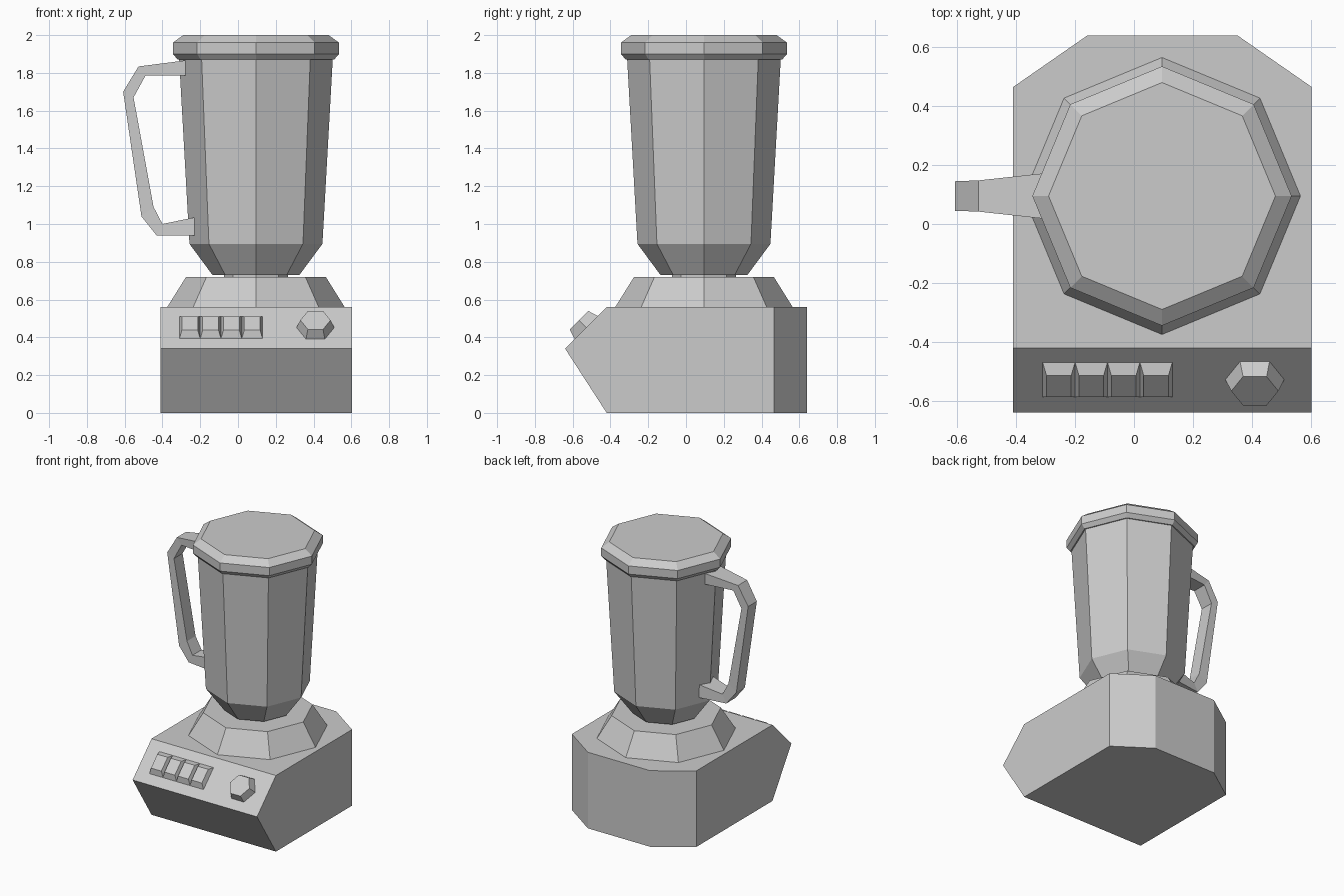
import bpy, bmesh
from math import pi, cos, sin
from mathutils import Vector, Matrix

if "Cube" in bpy.data.objects:
    bpy.data.objects.remove(bpy.data.objects["Cube"])

C = 0.095  # x and y of the jar axis


def finish(bm, name):
    bmesh.ops.recalc_face_normals(bm, faces=bm.faces[:])
    mesh = bpy.data.meshes.new(name)
    bm.to_mesh(mesh)
    bm.free()
    ob = bpy.data.objects.new(name, mesh)
    bpy.context.collection.objects.link(ob)
    return ob


def bridge(bm, a, b):
    n = len(a)
    for i in range(n):
        bm.faces.new((a[i], a[(i + 1) % n], b[(i + 1) % n], b[i]))


def loft(name, rings):
    """Solid skinned over closed rings of points, capped at both ends."""
    bm = bmesh.new()
    loops = [[bm.verts.new(p) for p in ring] for ring in rings]
    for a, b in zip(loops, loops[1:]):
        bridge(bm, a, b)
    bm.faces.new(loops[0])
    bm.faces.new(loops[-1])
    return finish(bm, name)


def ngon(r, z, n=8):
    return [Vector((r * cos(2 * pi * i / n), r * sin(2 * pi * i / n), z)) for i in range(n)]


def turned(name, profile):
    """Eight-sided turned part around the jar axis."""
    axis = Vector((C, C, 0))
    return loft(name, [[p + axis for p in ngon(r, z)] for r, z in profile])


# Motor base: side profile extruded across x, back corners cut off
side = [(-0.42, 0), (-0.64, 0.34), (-0.42, 0.56), (0.64, 0.56), (0.64, 0)]
base = loft("motor_base", [[(x, y, z) for y, z in side] for x in (-0.41, 0.603)])
bm = bmesh.new()
bm.from_mesh(base.data)
for x, s in ((-0.41, -1), (0.603, 1)):
    cut = bmesh.ops.bisect_plane(bm, geom=bm.verts[:] + bm.edges[:] + bm.faces[:],
                                 plane_co=(x, 0.465, 0), plane_no=(s * 0.175, 0.252, 0),
                                 clear_outer=True)
    edges = [e for e in cut["geom_cut"] if isinstance(e, bmesh.types.BMEdge)]
    bmesh.ops.contextual_create(bm, geom=edges)
bmesh.ops.recalc_face_normals(bm, faces=bm.faces[:])
bm.to_mesh(base.data)
bm.free()

# Collar, coupling, jar and lid
turned("jar_collar", [(0.47, 0.555), (0.47, 0.56), (0.37, 0.72)])
turned("coupling", [(0.17, 0.70), (0.17, 0.75)])
turned("jar", [(0.23, 0.73), (0.352, 0.895), (0.407, 1.88)])
turned("lid", [(0.415, 1.872), (0.44, 1.90), (0.44, 1.96), (0.385, 2.0)])

# Handle: outer and inner paths with half widths, flaring at the jar
outer = [(-0.278, 1.866), (-0.527, 1.834), (-0.608, 1.70),
         (-0.511, 1.04), (-0.431, 0.94), (-0.23, 0.94)]
inner = [(-0.278, 1.787), (-0.489, 1.787), (-0.553, 1.67),
         (-0.447, 1.09), (-0.40, 1.00), (-0.23, 1.035)]
half = [0.08, 0.053, 0.05, 0.05, 0.053, 0.08]
loft("handle", [[(o[0], C - w, o[1]), (o[0], C + w, o[1]),
                 (i[0], C + w, i[1]), (i[0], C - w, i[1])]
                for o, i, w in zip(outer, inner, half)])


# Controls sit on the 45 degree front panel
def on_panel(ob, x):
    ob.data.transform(Matrix.Translation((x, -0.528, 0.452)) @ Matrix.Rotation(pi / 4, 4, "X"))


def rect(w, d, z):
    return [(-w, -d, z), (w, -d, z), (w, d, z), (-w, d, z)]


for k in range(4):
    button = loft("push_button", [rect(0.055, 0.083, -0.005), rect(0.055, 0.083, 0),
                                  rect(0.042, 0.052, 0.032)])
    on_panel(button, -0.255 + 0.11 * k)

knob = loft("speed_knob", [ngon(0.10, -0.005, 6), ngon(0.10, 0, 6), ngon(0.08, 0.055, 6)])
on_panel(knob, 0.41)
